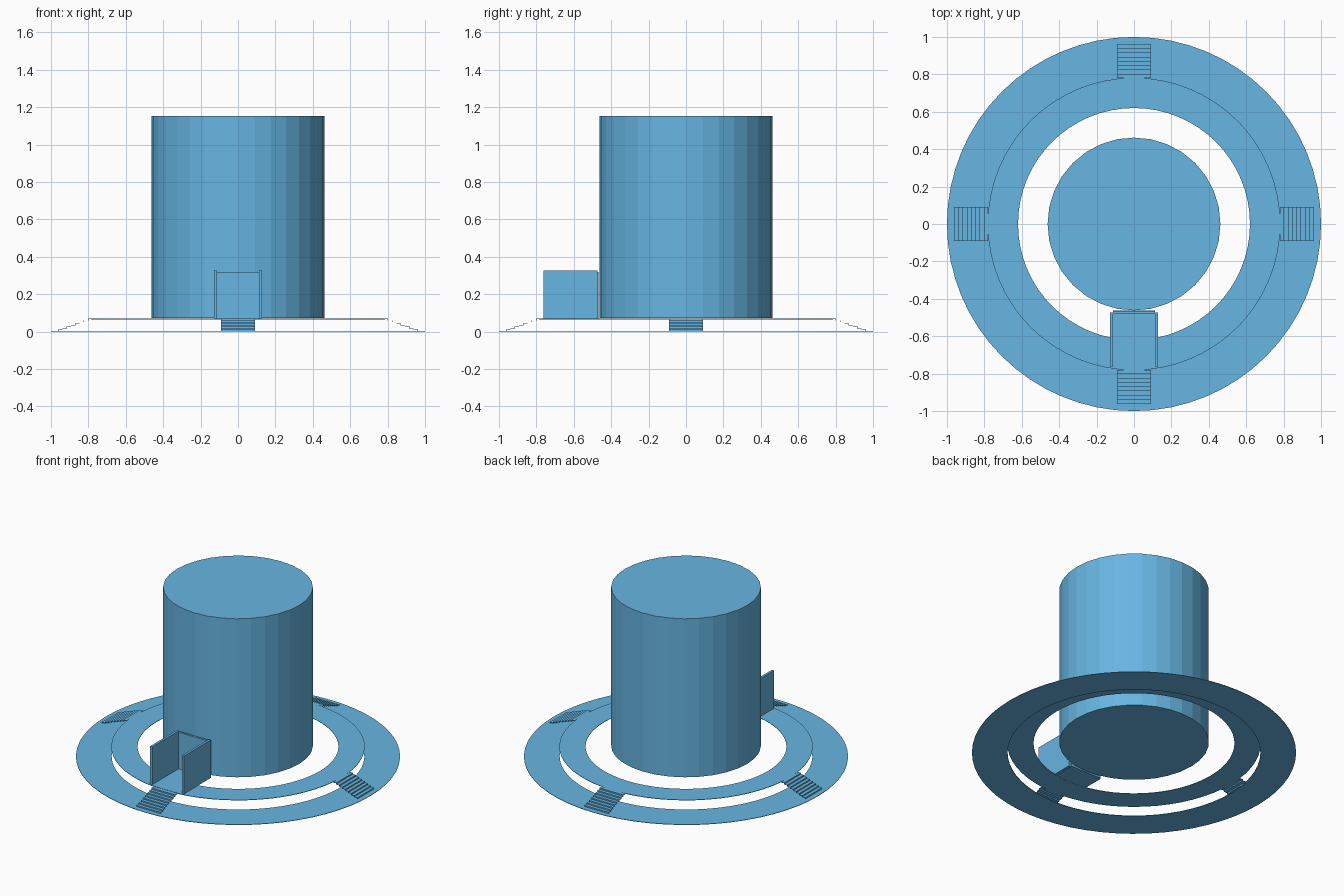
import bpy, bmesh, math
from mathutils import Matrix

if "Cube" in bpy.data.objects:
    bpy.data.objects.remove(bpy.data.objects["Cube"])

BLUE = bpy.data.materials.new("blue")
BLUE.diffuse_color = (0.135, 0.465, 0.76, 1)
BLUE.use_nodes = True
BLUE.node_tree.nodes["Principled BSDF"].inputs["Base Color"].default_value = BLUE.diffuse_color

def make(name, bm):
    me = bpy.data.meshes.new(name)
    bm.to_mesh(me)
    bm.free()
    me.materials.append(BLUE)
    ob = bpy.data.objects.new(name, me)
    bpy.context.collection.objects.link(ob)
    return ob

def thicken(ob, t):
    mod = ob.modifiers.new("thickness", 'SOLIDIFY')
    mod.thickness = t
    mod.offset = -1

def ring(name, r_in, r_out, z, seg=64):
    bm = bmesh.new()
    loops = [[bm.verts.new((r * math.cos(2 * math.pi * i / seg),
                            r * math.sin(2 * math.pi * i / seg), z))
              for i in range(seg)] for r in (r_in, r_out)]
    for i in range(seg):
        j = (i + 1) % seg
        bm.faces.new((loops[0][i], loops[1][i], loops[1][j], loops[0][j]))
    thicken(make(name, bm), 0.003)

def box(name, lo, hi):
    bm = bmesh.new()
    bmesh.ops.create_cube(bm, size=1)
    for v in bm.verts:
        v.co = [l + (c + 0.5) * (h - l) for c, l, h in zip(v.co, lo, hi)]
    return make(name, bm)

def stairs(name, angle, steps=8, r0=0.78, r1=0.962, top=0.069, half=0.09):
    # folded sheet of treads and risers, descending outwards
    run, rise = (r1 - r0) / steps, (top - 0.003) / steps
    pts = [(r0, top)]
    for i in range(steps):
        r = r0 + (i + 1) * run
        pts += [(r, top - i * rise), (r, top - (i + 1) * rise)]
    bm = bmesh.new()
    rows = [[bm.verts.new((r, s * half, z)) for s in (-1, 1)] for r, z in pts]
    for a, b in zip(rows, rows[1:]):
        bm.faces.new((a[0], b[0], b[1], a[1]))
    bm.transform(Matrix.Rotation(angle, 4, 'Z'))
    thicken(make(name, bm), 0.003)

# central drum
bm = bmesh.new()
bmesh.ops.create_cone(bm, cap_ends=True, segments=32, radius1=0.462,
                      radius2=0.462, depth=1.079,
                      matrix=Matrix.Translation((0, 0, 0.6135)))
make("central_drum", bm)

# thin lower and upper walkways
ring("lower_walkway", 0.78, 1.0, 0.003)
ring("upper_walkway", 0.62, 0.782, 0.069)

# four flights of steps
for i, side in enumerate(("right", "back", "left", "front")):
    stairs("steps_" + side, i * math.pi / 2)

# entrance bay: floor, side walls and back panel
box("entrance_floor", (-0.112, -0.775, 0.067), (0.112, -0.462, 0.0705))
for side, x in (("left", -0.119), ("right", 0.119)):
    box("entrance_wall_" + side, (x - 0.008, -0.763, 0.07), (x + 0.008, -0.474, 0.328))
box("entrance_back", (-0.111, -0.482, 0.07), (0.111, -0.468, 0.32))
